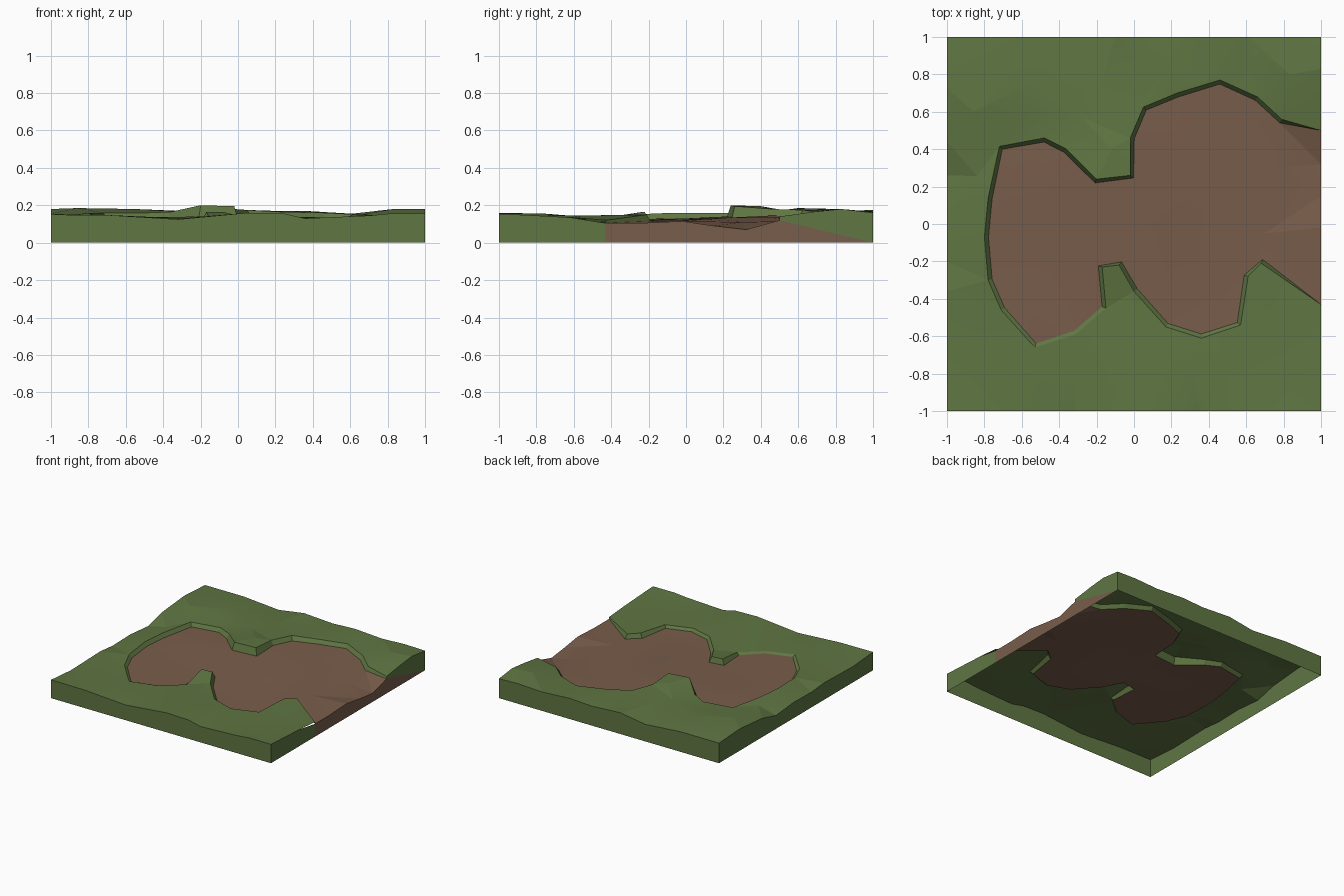
import bpy, random
from mathutils import Vector
from mathutils.geometry import delaunay_2d_cdt

if "Cube" in bpy.data.objects:
    bpy.data.objects.remove(bpy.data.objects["Cube"])

random.seed(4)

# upper rim of the clearing: x, y, grass height, lip depth (back right round to front right)
RIM = [(1, .50, .14, .02), (.79, .56, .145, .03), (.66, .68, .15, .03), (.46, .77, .16, .03),
       (.23, .70, .165, .03), (.05, .625, .175, .035), (-.02, .46, .18, .035), (-.02, .26, .195, .06),
       (-.20, .24, .20, .06), (-.36, .40, .165, .035), (-.48, .46, .16, .03), (-.72, .415, .16, .03),
       (-.78, .14, .16, .03), (-.80, -.07, .16, .03), (-.78, -.30, .15, .025), (-.71, -.46, .14, .015),
       (-.53, -.66, .135, .015), (-.31, -.59, .13, .01), (-.15, -.45, .13, .015), (-.17, -.23, .165, .045),
       (-.08, -.22, .165, .045), (0, -.36, .145, .03), (.17, -.55, .135, .02), (.36, -.61, .13, .02),
       (.57, -.54, .13, .02), (.61, -.28, .15, .035), (.68, -.21, .15, .035), (1, -.43, .12, .015)]
# top edges of the tile: position along the side, height
FRONT = [(1, .155), (.8, .155), (.7, .145), (.36, .13), (.25, .155), (.05, .16), (-.32, .125), (-.7, .148)]
LEFT = [(-1, .15), (-.74, .13), (-.36, .14), (-.2, .125), (.03, .13), (.26, .11), (.44, .155), (.73, .18)]
BACK = [(-1, .165), (-.65, .165), (-.33, .14), (-.1, .175), (.16, .16), (.36, .17), (.61, .155), (.82, .165)]
RIGHT_BACK = [(1, .16), (.83, .18), (.68, .165)]
RIGHT_FRONT = [(-.62, .135), (-.8, .145)]
RIGHT_DIRT = [(-.24, .105), (-.02, .115), (.15, .09), (.32, .07)]
# hills inside each region
HILLS = [(-.86, .6, .185), (-.55, .75, .18), (-.2, .7, .165), (.2, .87, .17), (.83, .8, .18),
         (-.12, .4, .195), (-.88, -.65, .14), (-.3, -.8, .13), (.1, -.75, .155), (.5, -.8, .135), (.8, -.55, .145)]
DIRT_HILLS = [(-.5, .1, .135), (-.3, -.3, .12), (.0, .0, .13), (.15, -.3, .12), (.35, -.25, .105),
              (.5, .1, .125), (.3, .45, .135), (.75, .3, .11), (.7, -.05, .115)]


def material(name, rgb):
    m = bpy.data.materials.new(name)
    m.diffuse_color = (*rgb, 1)
    m.use_nodes = True
    m.node_tree.nodes["Principled BSDF"].inputs["Base Color"].default_value = m.diffuse_color
    return m


def height(p, samples):
    """Inverse-distance blend of known heights."""
    w = [1 / ((p[0] - s[0]) ** 2 + (p[1] - s[1]) ** 2 + 1e-6) ** 1.5 for s in samples]
    return sum(a * s[2] for a, s in zip(w, samples)) / sum(w)


def inside(p, poly):
    c = False
    for a, b in zip(poly, poly[1:] + poly[:1]):
        if (a[1] > p[1]) != (b[1] > p[1]) and p[0] < (b[0] - a[0]) * (p[1] - a[1]) / (b[1] - a[1]) + a[0]:
            c = not c
    return c


def sheet(loop, hills):
    """Triangulated low-poly ground inside a closed 3D loop."""
    pts = [Vector(p) for p in loop] + [Vector(h) for h in hills if inside(h, loop)]
    for i in range(-3, 4):
        for j in range(-3, 4):
            p = (i * .29 + random.uniform(-.06, .06), j * .29 + random.uniform(-.06, .06))
            if inside(p, loop) and min((q.xy - Vector(p)).length for q in pts) > .13:
                z = height(p, list(loop) + hills) + random.uniform(-.006, .006)
                pts.append(Vector((*p, z)))
    n = len(loop)
    v, _, f, orig, _, _ = delaunay_2d_cdt([p.xy for p in pts], [], [list(range(n))], 1, 1e-5)
    return [pts[o[0]] for o in orig], [list(t) for t in f]


def strip(verts, faces, upper, lower):
    """Quads between two matching edge lines."""
    for a, b, c, d in zip(upper, upper[1:], lower[1:], lower):
        k = len(verts)
        verts += [Vector(p) for p in (a, d, c, b)]
        faces.append([k, k + 1, k + 2, k + 3])


def build(name, verts, faces, mat):
    me = bpy.data.meshes.new(name)
    me.from_pydata(verts, [], faces)
    me.materials.append(mat)
    ob = bpy.data.objects.new(name, me)
    bpy.context.collection.objects.link(ob)
    bpy.context.view_layer.objects.active = ob
    ob.select_set(True)
    bpy.ops.object.mode_set(mode='EDIT')
    bpy.ops.mesh.select_all(action='SELECT')
    bpy.ops.mesh.remove_doubles(threshold=.0005)
    bpy.ops.object.mode_set(mode='OBJECT')
    bpy.ops.object.shade_smooth_by_angle(angle=.14)
    ob.select_set(False)


def ground(line):
    return [(p[0], p[1], 0) for p in line]


# rim lines: grass edge above, dirt edge below and slightly inward
rim = [r[:3] for r in RIM]
foot = []
for i, r in enumerate(RIM):
    a, b = Vector(RIM[max(i - 1, 0)][:2]), Vector(RIM[min(i + 1, len(RIM) - 1)][:2])
    t = (b - a).normalized()
    x, y = r[0] - t.y * .022, r[1] + t.x * .022
    if r[0] == 1:
        x, y = 1, r[1]
    foot.append((x, y, r[2] - r[3]))

# grass: top sheet, lip wall and outer skirt
outer = [(1, y, z) for y, z in reversed(RIGHT_FRONT)]
outer = ([(1, y, z) for y, z in RIGHT_FRONT] + [(x, -1, z) for x, z in FRONT]
         + [(-1, y, z) for y, z in LEFT] + [(x, 1, z) for x, z in BACK]
         + [(1, y, z) for y, z in RIGHT_BACK])
loop = (rim + outer)[::-1]
verts, faces = sheet(loop, HILLS)
strip(verts, faces, rim, foot)
skirt = [foot[-1]] + outer[:-len(RIGHT_BACK)] + [(1, 1, .16)]
strip(verts, faces, skirt, ground(skirt))
back_right = [(1, y, z) for y, z in RIGHT_BACK] + [rim[0], foot[0], (1, 1, 0)]
k = len(verts)
verts += [Vector(p) for p in back_right]
faces.append(list(range(k, k + len(back_right))))
build("grass", verts, faces, material("grass_green", (.115, .18, .055)))

# dirt: sunken floor and its exposed right side
dirt_edge = [(1, y, z) for y, z in RIGHT_DIRT]
verts, faces = sheet(foot + dirt_edge, DIRT_HILLS)
side = [foot[-1]] + dirt_edge + [foot[0]]
strip(verts, faces, side, ground(side))
k = len(verts)
verts += [Vector(foot[0]), Vector((1, foot[0][1], 0)), Vector((1, 1, 0))]
faces.append([k, k + 1, k + 2])
build("dirt", verts, faces, material("dirt_brown", (.19, .11, .07)))
